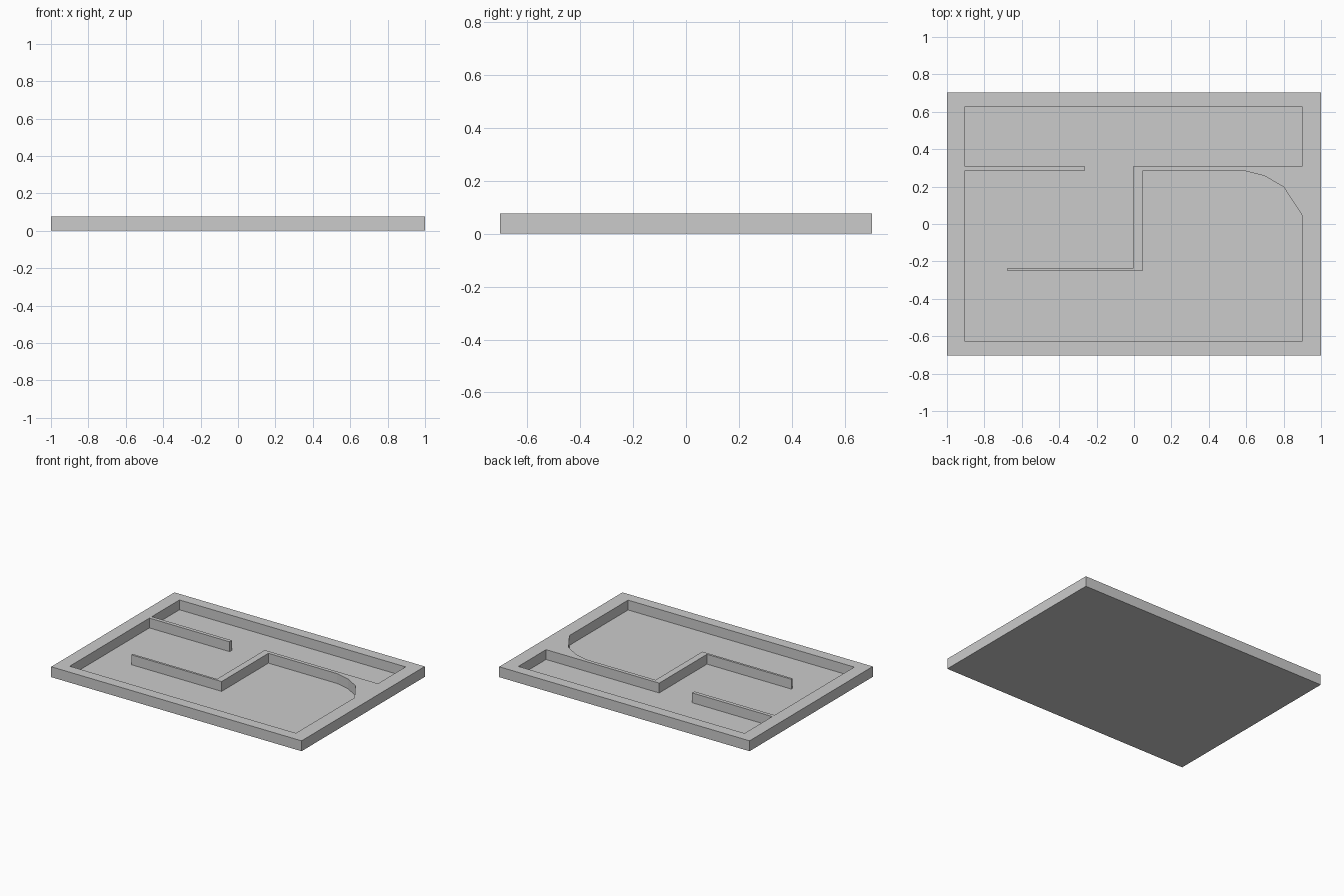
import bpy, bmesh

if "Cube" in bpy.data.objects:
    bpy.data.objects.remove(bpy.data.objects["Cube"])

HALF_X, HALF_Y = 1.0, 0.703
HEIGHT, FLOOR = 0.075, 0.004


def prism(name, outline, z0, z1):
    """Extrude a closed outline from z0 up to z1."""
    bm = bmesh.new()
    face = bm.faces.new([bm.verts.new((x, y, z0)) for x, y in outline])
    top = bmesh.ops.extrude_face_region(bm, geom=[face])["geom"]
    verts = [g for g in top if isinstance(g, bmesh.types.BMVert)]
    bmesh.ops.translate(bm, verts=verts, vec=(0, 0, z1 - z0))
    bmesh.ops.recalc_face_normals(bm, faces=bm.faces[:])
    mesh = bpy.data.meshes.new(name)
    bm.to_mesh(mesh)
    bm.free()
    obj = bpy.data.objects.new(name, mesh)
    bpy.context.collection.objects.link(obj)
    return obj


# Solid tray block
tray = prism("maze_tray", [(-HALF_X, -HALF_Y), (HALF_X, -HALF_Y),
                           (HALF_X, HALF_Y), (-HALF_X, HALF_Y)], 0, HEIGHT)

# Recess: one continuous pocket winding around the thin inner walls
L, R, T = -0.906, 0.901, 0.626
recess = [
    (L, T), (R, T), (R, 0.31),                           # upper channel
    (-0.003, 0.31), (-0.003, -0.235), (-0.677, -0.235),  # stepped wall, one side
    (-0.677, -0.251), (0.045, -0.251), (0.045, 0.283),   # stepped wall, other side
    (0.594, 0.283), (0.698, 0.257), (0.80, 0.198), (R, 0.043),  # rounded corner
    (R, -T), (L, -T), (L, 0.283),                        # lower chamber
    (-0.265, 0.283), (-0.265, 0.31), (L, 0.31),          # short left wall
]
cutter = prism("recess_cutter", recess, FLOOR, HEIGHT + 0.1)
cutter.hide_render = True

# Carve the recess and discard the cutter
mod = tray.modifiers.new("recess", "BOOLEAN")
mod.operation = "DIFFERENCE"
mod.solver = "EXACT"
mod.object = cutter
bpy.context.view_layer.objects.active = tray
bpy.ops.object.modifier_apply(modifier=mod.name)
bpy.data.objects.remove(cutter)
